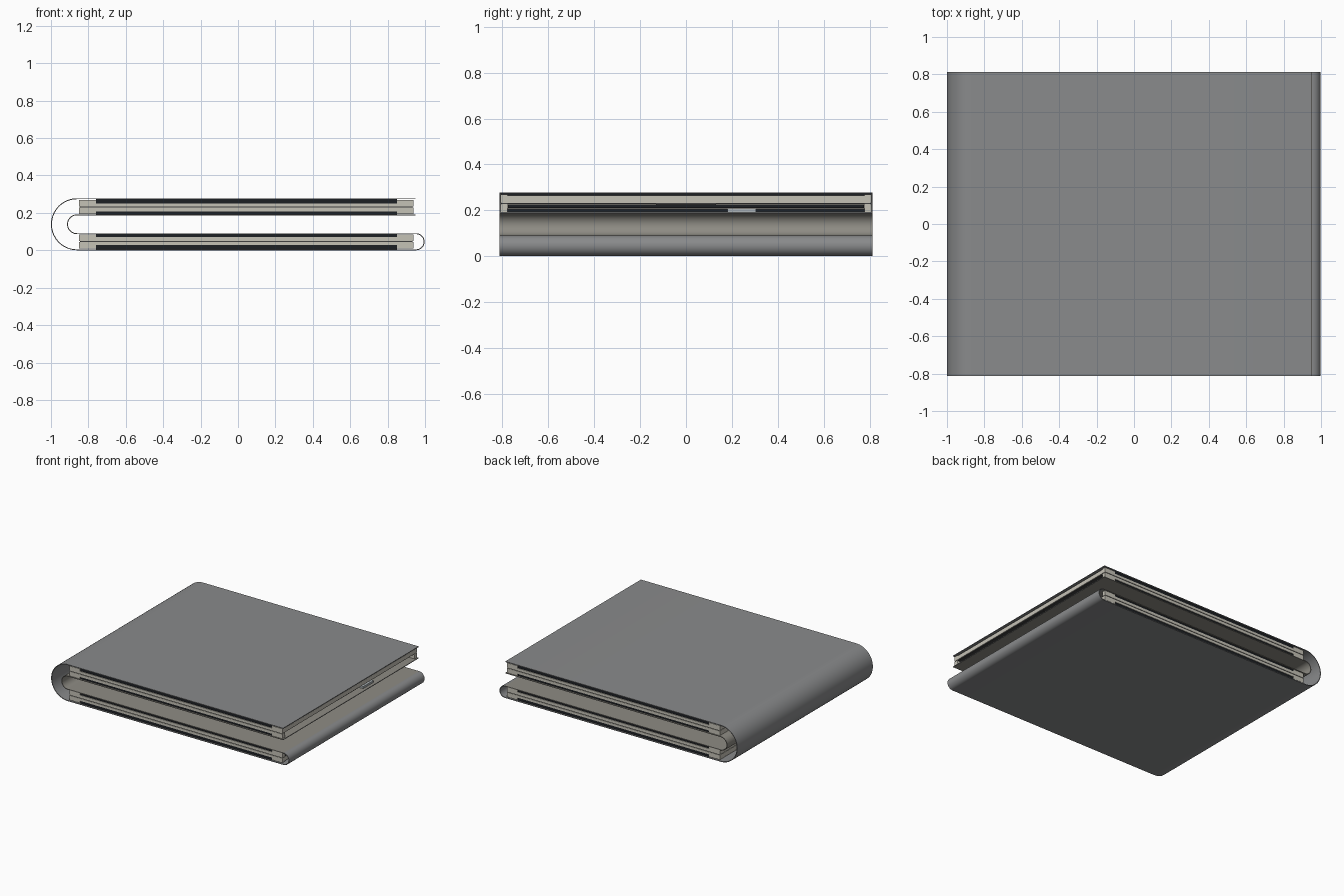
import bpy, bmesh, math
from mathutils import Vector

if "Cube" in bpy.data.objects:
    bpy.data.objects.remove(bpy.data.objects["Cube"])


def material(name, rgb):
    m = bpy.data.materials.new(name)
    m.diffuse_color = (*rgb, 1)
    m.use_nodes = True
    m.node_tree.nodes["Principled BSDF"].inputs["Base Color"].default_value = m.diffuse_color
    return m


BEIGE = material("beige_frame", (0.56, 0.54, 0.47))
BLACK = material("black_panel", (0.012, 0.014, 0.017))
SEAM = material("dark_seam", (0.05, 0.05, 0.05))
SILVER = material("connector_grey", (0.42, 0.46, 0.48))
COVER = material("cover_grey", (0.25, 0.255, 0.26))
SCREEN = material("inner_sheet", (0.27, 0.26, 0.23))


def boxes(name, ranges, mat):
    """One object from a list of (x0, x1, y0, y1, z0, z1) boxes."""
    bm = bmesh.new()
    for x0, x1, y0, y1, z0, z1 in ranges:
        z0, z1 = min(z0, z1), max(z0, z1)
        verts = bmesh.ops.create_cube(bm, size=1)["verts"]
        for v in verts:
            v.co = ((x0 + x1) / 2 + v.co.x * (x1 - x0),
                    (y0 + y1) / 2 + v.co.y * (y1 - y0),
                    (z0 + z1) / 2 + v.co.z * (z1 - z0))
    me = bpy.data.meshes.new(name)
    bm.to_mesh(me)
    bm.free()
    me.materials.append(mat)
    ob = bpy.data.objects.new(name, me)
    bpy.context.collection.objects.link(ob)
    return ob


def arc(cx, cz, r, a0, a1, n=24):
    return [Vector((cx + r * math.cos(math.radians(a0 + (a1 - a0) * i / n)),
                    cz + r * math.sin(math.radians(a0 + (a1 - a0) * i / n))))
            for i in range(n + 1)]


# Flexible cover: one thin sheet folded around both slabs
Y, T, LX, RX, MZ = 0.813, 0.005, -0.861, 0.952, 0.139
path = [Vector((0.948, 0.2755))]
path += arc(LX, MZ, 0.1365, 90, 270, 32)
path += arc(RX, 0.0455, 0.043, -90, 90)
inner_start = len(path) - 1
path += arc(LX, MZ, 0.0505, 270, 90)
path.append(Vector((0.948, 0.1895)))

bm = bmesh.new()
rings = []
for i, p in enumerate(path):
    d = (path[min(i + 1, len(path) - 1)] - path[max(i - 1, 0)]).normalized()
    # arc ends meet straight runs, so the run direction is horizontal there
    if abs(d.y) < 0.2:
        d = Vector((math.copysign(1, d.x), 0))
    n = Vector((-d.y, d.x)) * T / 2
    rings.append([bm.verts.new((q.x, y, q.y))
                  for q, y in ((p + n, -Y), (p + n, Y), (p - n, Y), (p - n, -Y))])
for i in range(len(rings) - 1):
    a, b = rings[i], rings[i + 1]
    for k in range(4):
        f = bm.faces.new((a[k], a[(k + 1) % 4], b[(k + 1) % 4], b[k]))
        f.material_index = 1 if i >= inner_start else 0
bm.faces.new(rings[0])
bm.faces.new(rings[-1])
bmesh.ops.recalc_face_normals(bm, faces=bm.faces)
me = bpy.data.meshes.new("folding_cover")
bm.to_mesh(me)
bm.free()
me.materials.append(COVER)
me.materials.append(SCREEN)
cover = bpy.data.objects.new("folding_cover", me)
bpy.context.collection.objects.link(cover)
bpy.context.view_layer.objects.active = cover
cover.select_set(True)
bpy.ops.object.shade_smooth_by_angle(angle=math.radians(35))

# Two mirrored slabs; w is the depth measured from the outer cover face
X0, X1, S0, S1 = -0.85, 0.938, -0.76, 0.85
FY, RAIL = 0.808, 0.03


def slab(label, zw):
    def frame(name, w0, w1, slot0, slot1, right):
        parts = []
        for s in (-1, 1):
            ya, yb = sorted((s * FY, s * (FY - RAIL)))
            parts += [(X0, S0, ya, yb, zw(w0), zw(w1)),
                      (S1, X1, ya, yb, zw(w0), zw(w1)),
                      (S0, S1, ya, yb, zw(slot0), zw(slot1))]
        inner = FY - RAIL
        parts.append((X0, X0 + RAIL, -inner, inner, zw(w0), zw(w1)))
        if right:
            parts.append((X1 - RAIL, X1, -inner, inner, zw(w0 + 0.004), zw(w1)))
        boxes(f"{label}_{name}", parts, BEIGE)

    frame("outer_frame", 0.010, 0.045, 0.027, 0.045, True)
    frame("inner_frame", 0.050, 0.085, 0.050, 0.070, False)
    # dark boards showing through the side slots and the open right end
    boxes(f"{label}_outer_panel", [(S0, S1, -0.803, 0.803, zw(0.005), zw(0.027))], BLACK)
    boxes(f"{label}_inner_panel", [(S0, S1, -0.803, 0.803, zw(0.070), zw(0.086))], BLACK)
    boxes(f"{label}_seam_board", [(X0 + 0.004, X1 - 0.004, -0.804, 0.804, zw(0.045), zw(0.050))], SEAM)
    boxes(f"{label}_core_board", [(X0 + RAIL, 0.90, -0.775, 0.775, zw(0.053), zw(0.067))], BLACK)
    # small connectors at the open end
    boxes(f"{label}_latch", [(0.90, 0.93, -0.13, 0.13, zw(0.050), zw(0.054))], SEAM)
    boxes(f"{label}_connector", [(0.85, 0.925, 0.18, 0.305, zw(0.070), zw(0.085))], SILVER)


slab("upper", lambda w: 0.278 - w)
slab("lower", lambda w: w)
